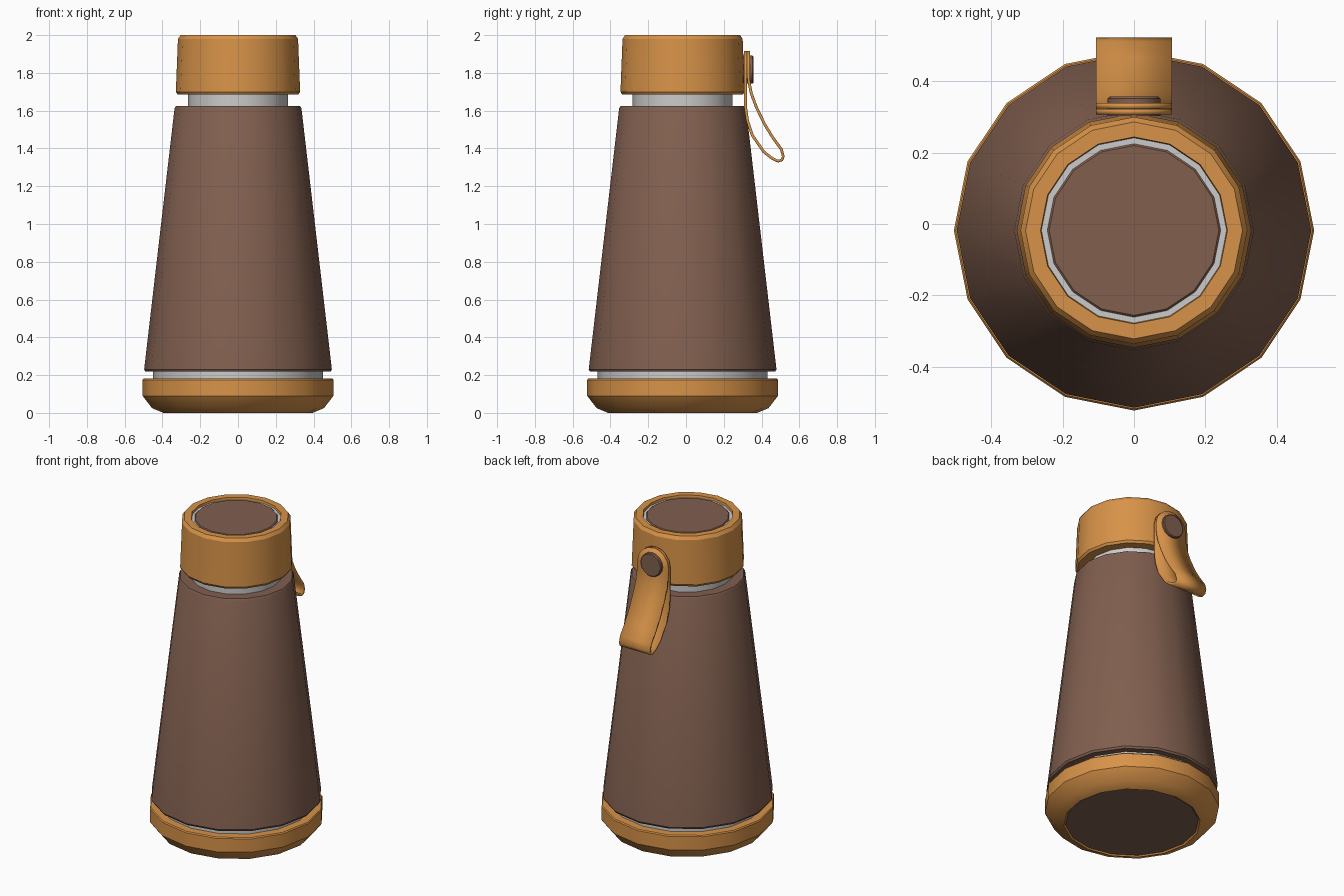
import bpy, bmesh
from math import sin, cos, pi, sqrt, radians

if "Cube" in bpy.data.objects:
    bpy.data.objects.remove(bpy.data.objects["Cube"])

SIDES = 16
CY = -0.018  # flask axis sits slightly forward, balancing the strap


def material(name, rgb):
    m = bpy.data.materials.new(name)
    m.diffuse_color = (*rgb, 1)
    m.use_nodes = True
    m.node_tree.nodes["Principled BSDF"].inputs["Base Color"].default_value = m.diffuse_color
    return m


ORANGE = material("orange", (0.68, 0.29, 0.065))
BROWN = material("brown", (0.22, 0.115, 0.078))


def finish(name, bm, mat):
    bmesh.ops.recalc_face_normals(bm, faces=bm.faces)
    me = bpy.data.meshes.new(name)
    bm.to_mesh(me)
    bm.free()
    ob = bpy.data.objects.new(name, me)
    bpy.context.collection.objects.link(ob)
    if mat:
        me.materials.append(mat)
    for o in bpy.context.selected_objects:
        o.select_set(False)
    ob.select_set(True)
    bpy.context.view_layer.objects.active = ob
    bpy.ops.object.shade_smooth_by_angle(angle=radians(30))
    return ob


def lathe(name, profile, mat=None, ring=False):
    """Revolve (radius, z) points; ends are capped, or joined for a ring."""
    bm = bmesh.new()
    loops = [[bm.verts.new((r * cos(2 * pi * i / SIDES), r * sin(2 * pi * i / SIDES), z))
              for i in range(SIDES)] for r, z in profile]
    pairs = list(zip(loops, loops[1:]))
    if ring:
        pairs.append((loops[-1], loops[0]))
    else:
        bm.faces.new(loops[0])
        bm.faces.new(loops[-1])
    for a, b in pairs:
        for i in range(SIDES):
            j = (i + 1) % SIDES
            bm.faces.new((a[i], a[j], b[j], b[i]))
    ob = finish(name, bm, mat)
    ob.location.y = CY
    return ob


# Base cup, its underside pad and the steel band above it
lathe("base_cup", [(0.385, 0.012), (0.395, 0.0), (0.455, 0.025), (0.505, 0.09),
                   (0.505, 0.175), (0.50, 0.182), (0.44, 0.182)], ORANGE)
lathe("base_pad", [(0.385, 0.006), (0.385, 0.03)], BROWN)
lathe("lower_band", [(0.45, 0.17), (0.45, 0.23)])

# Tapered body and steel neck
lathe("body", [(0.45, 0.218), (0.49, 0.218), (0.497, 0.23), (0.336, 1.612),
               (0.328, 1.625), (0.26, 1.625)], BROWN)
lathe("neck", [(0.265, 1.60), (0.265, 1.72)])

# Cap shell with inlaid steel ring and top disc
lathe("cap", [(0.26, 1.686), (0.32, 1.686), (0.329, 1.70), (0.318, 1.98),
              (0.304, 2.0), (0.262, 2.0), (0.258, 1.975)], ORANGE, ring=True)
lathe("cap_ring", [(0.26, 1.95), (0.26, 1.985), (0.24, 1.985), (0.24, 1.95)], ring=True)
lathe("cap_disc", [(0.243, 1.94), (0.243, 1.988), (0.238, 1.993)], BROWN)

# Carry strap: a folded ribbon with both ends rounded around the button
HALF, ZC = 0.107, 1.81
arc = [ZC + HALF * sin(radians(a)) for a in (88, 70, 50, 25, 0)]
path = [(0.315, z) for z in arc]
path += [(0.315, 1.62), (0.325, 1.55), (0.351, 1.47), (0.412, 1.382), (0.455, 1.348),
         (0.487, 1.333), (0.508, 1.339), (0.515, 1.357), (0.505, 1.395), (0.46, 1.457),
         (0.415, 1.53), (0.372, 1.62), (0.346, 1.69), (0.332, 1.76)]
path += [(0.331, z) for z in reversed(arc)]
bm = bmesh.new()
rows = []
for y, z in path:
    w = sqrt(HALF ** 2 - max(0, z - ZC) ** 2)
    rows.append([bm.verts.new((x, y, z)) for x in (-w, w)])
for a, b in zip(rows, rows[1:]):
    bm.faces.new((a[0], a[1], b[1], b[0]))
strap = finish("strap", bm, ORANGE)
sol = strap.modifiers.new("thickness", 'SOLIDIFY')
sol.thickness = 0.015
sol.offset = 0

# Strap button
button = lathe("strap_button", [(0.074, -0.035), (0.074, 0.014), (0.069, 0.019)], BROWN)
button.rotation_euler.x = -pi / 2
button.location = (0, 0.338, 1.817)
